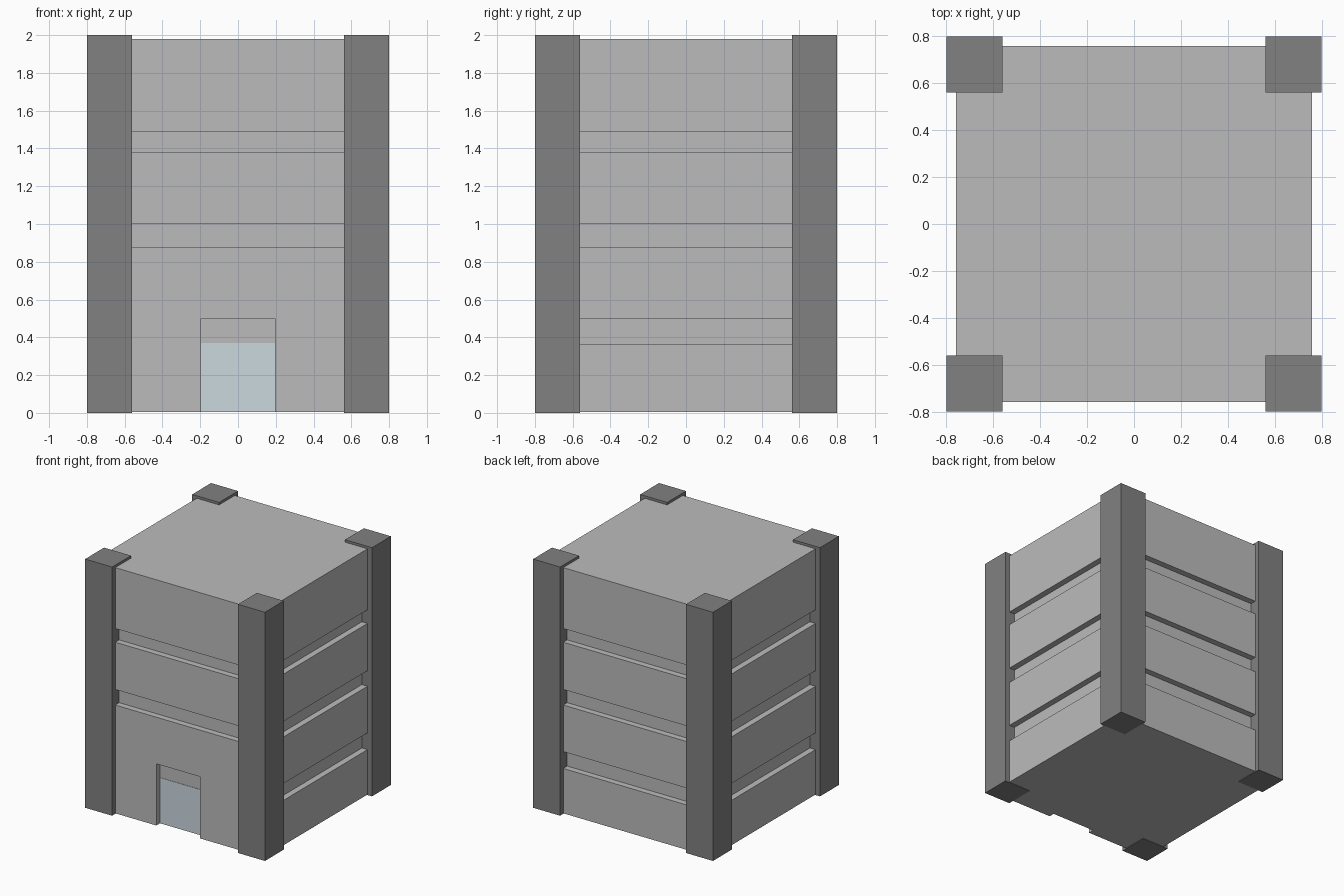
import bpy, bmesh

if "Cube" in bpy.data.objects:
    bpy.data.objects.remove(bpy.data.objects["Cube"])


def material(name, colour):
    m = bpy.data.materials.new(name)
    m.diffuse_color = colour
    m.use_nodes = True
    m.node_tree.nodes["Principled BSDF"].inputs["Base Color"].default_value = m.diffuse_color
    return m


def prism(name, outline, z0, z1, mat):
    """Extrude a plan outline (counter-clockwise) from z0 to z1."""
    bm = bmesh.new()
    face = bm.faces.new([bm.verts.new((x, y, z0)) for x, y in outline])
    top = bmesh.ops.extrude_face_region(bm, geom=[face])["geom"]
    bmesh.ops.translate(bm, vec=(0, 0, z1 - z0),
                        verts=[v for v in top if isinstance(v, bmesh.types.BMVert)])
    bmesh.ops.recalc_face_normals(bm, faces=bm.faces)
    mesh = bpy.data.meshes.new(name)
    bm.to_mesh(mesh)
    bm.free()
    mesh.materials.append(mat)
    obj = bpy.data.objects.new(name, mesh)
    bpy.context.collection.objects.link(obj)
    return obj


def rect(x0, y0, x1, y1):
    return [(x0, y0), (x1, y0), (x1, y1), (x0, y1)]


wall_mat = material("wall_grey", (0.5, 0.5, 0.5, 1))
pillar_mat = material("dark_grey", (0.22, 0.22, 0.22, 1))
glass_mat = material("pale_glass", (0.6, 0.69, 0.74, 1))

WALL, CORE, PIN, POUT = 0.76, 0.71, 0.56, 0.80
DOOR = 0.195
BASE = 0.004

# Corner pillars
for side, sx in (("left", -1), ("right", 1)):
    for end, sy in (("front", -1), ("back", 1)):
        xs = sorted((sx * PIN, sx * POUT))
        ys = sorted((sy * PIN, sy * POUT))
        prism(f"{end}_{side}_pillar", rect(xs[0], ys[0], xs[1], ys[1]), 0, 2, pillar_mat)

# Recessed core, seen in the bands between floors
prism("recessed_core", rect(-CORE, -CORE, CORE, CORE), BASE, 1.97, wall_mat)

# Ground floor band, notched for the doorway
prism("ground_floor", [
    (-WALL, -WALL), (-DOOR, -WALL), (-DOOR, -CORE), (DOOR, -CORE),
    (DOOR, -WALL), (WALL, -WALL), (WALL, WALL), (-WALL, WALL)],
    BASE, 0.365, wall_mat)

# Front wall beside the doorway closes the lowest recess
for side, sx in (("left", -1), ("right", 1)):
    xs = sorted((sx * DOOR, sx * (PIN + 0.02)))
    prism(f"door_side_wall_{side}", rect(xs[0], -WALL, xs[1], -CORE), 0.365, 0.5, wall_mat)

# Upper floor bands
for i, (z0, z1) in enumerate([(0.5, 0.875), (1.0, 1.38), (1.49, 1.98)], 1):
    prism(f"upper_floor_{i}", rect(-WALL, -WALL, WALL, WALL), z0, z1, wall_mat)

# Glass door
prism("glass_door", rect(-DOOR, -CORE - 0.003, DOOR, -CORE + 0.01), BASE, 0.37, glass_mat)
